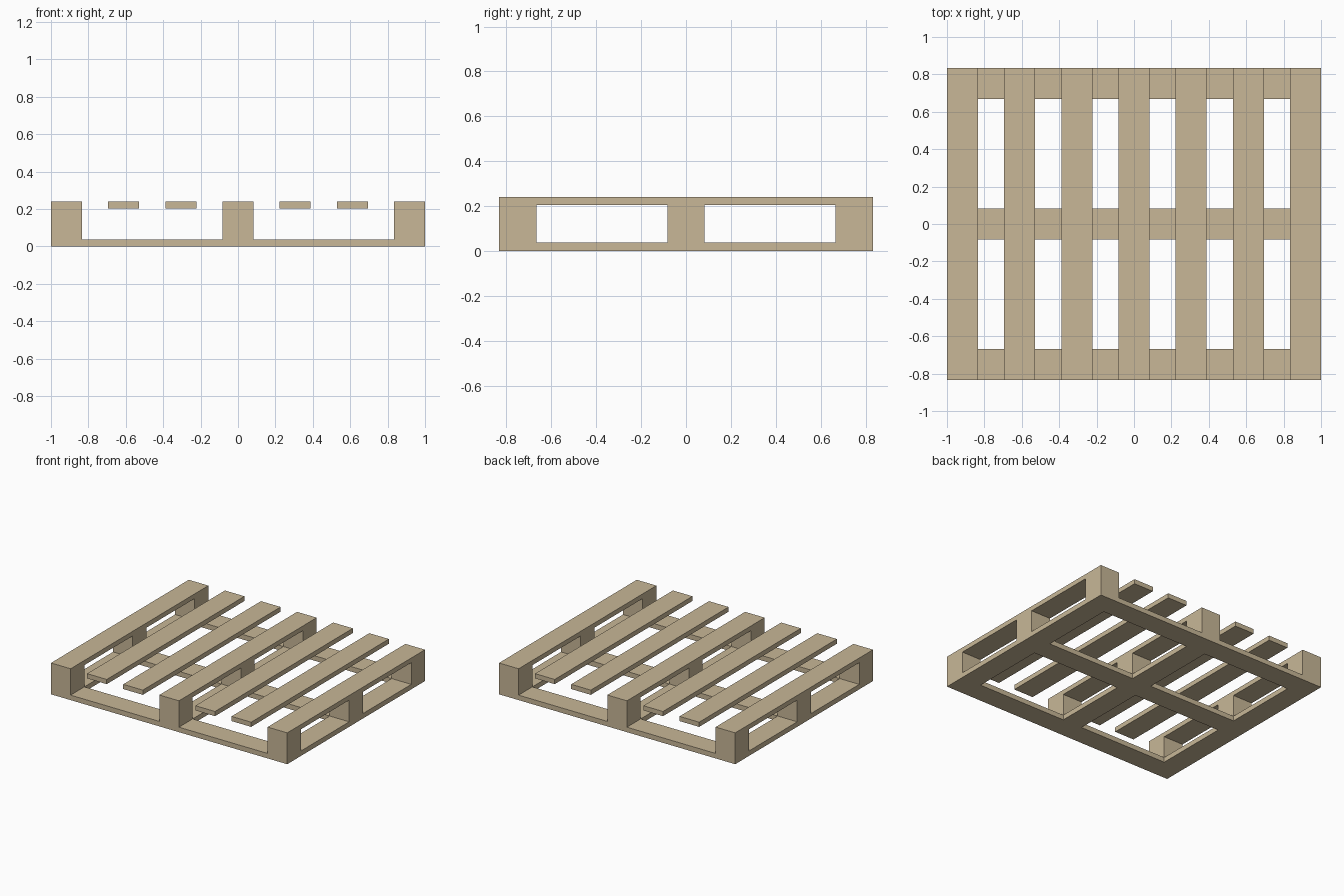
import bpy
import bmesh
from mathutils import Matrix, Vector

cube = bpy.data.objects.get("Cube")
if cube:
    bpy.data.objects.remove(cube, do_unlink=True)

# Overall dimensions
HALF_X, HALF_Y = 1.0, 0.833
BOARD = 0.166                     # board width
BASE_TOP, DECK_BOTTOM, DECK_TOP = 0.038, 0.204, 0.24
X_ROW = HALF_X - BOARD / 2        # centre of outer rows
Y_ROW = HALF_Y - BOARD / 2

# Wood colour
wood = bpy.data.materials.new("pale_wood")
wood.use_nodes = True
colour = (0.58, 0.475, 0.31, 1.0)
wood.diffuse_color = colour
bsdf = next(n for n in wood.node_tree.nodes if n.type == "BSDF_PRINCIPLED")
bsdf.inputs["Base Color"].default_value = colour
bsdf.inputs["Roughness"].default_value = 0.8


def add_box(name, x, y, width, depth, bottom, top):
    """Add a flat-sided board or block resting at the given height."""
    bm = bmesh.new()
    place = Matrix.Translation(Vector((x, y, (bottom + top) / 2)))
    size = Matrix.Diagonal((width, depth, top - bottom, 1))
    bmesh.ops.create_cube(bm, size=1, matrix=place @ size)
    mesh = bpy.data.meshes.new(name)
    bm.to_mesh(mesh)
    bm.free()
    mesh.materials.append(wood)
    obj = bpy.data.objects.new(name, mesh)
    bpy.context.collection.objects.link(obj)
    return obj


columns = {"right": -X_ROW, "middle": 0, "left": X_ROW}
rows = {"front": -Y_ROW, "centre": 0, "back": Y_ROW}

# Base runners and the blocks standing on them
for column, x in columns.items():
    add_box(f"base_runner_{column}", x, 0, BOARD, 2 * HALF_Y, 0, BASE_TOP)
    for row, y in rows.items():
        add_box(f"block_{row}_{column}", x, y, BOARD, BOARD, BASE_TOP, DECK_BOTTOM)

# Base cross boards filling the gaps between runners
gap = X_ROW - BOARD
for row, y in rows.items():
    for side, sign in (("right", -1), ("left", 1)):
        add_box(f"base_cross_board_{row}_{side}", sign * X_ROW / 2, y,
                gap, BOARD, 0, BASE_TOP)

# Seven evenly spaced deck slats
for i in range(-3, 4):
    add_box(f"deck_slat_{i + 4}", i * X_ROW / 3, 0,
            BOARD, 2 * HALF_Y, DECK_BOTTOM, DECK_TOP)
